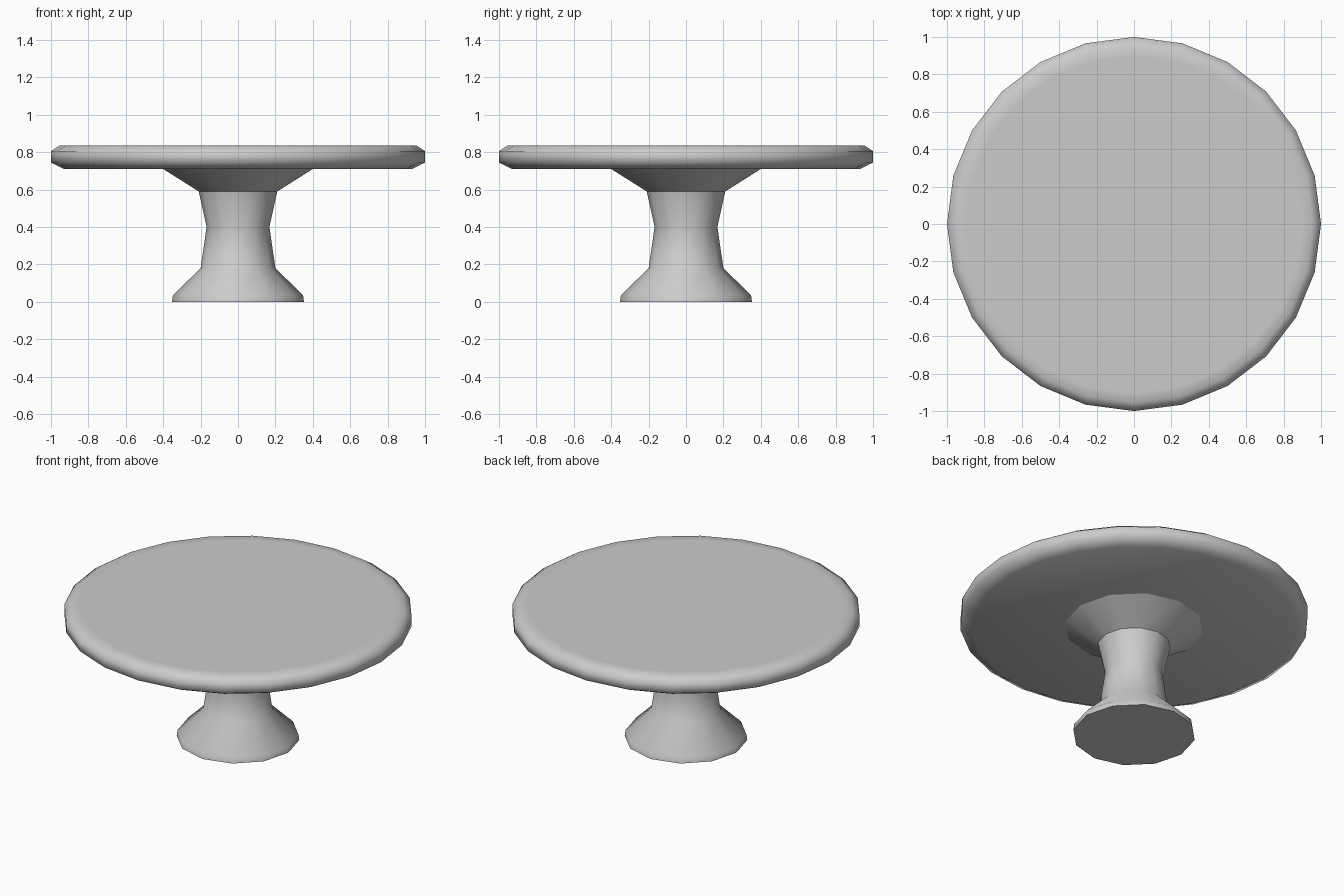
import bpy, bmesh, math

if "Cube" in bpy.data.objects:
    bpy.data.objects.remove(bpy.data.objects["Cube"])

grey = bpy.data.materials.new("plain grey")
grey.diffuse_color = (0.6, 0.6, 0.6, 1)
grey.use_nodes = True
grey.node_tree.nodes["Principled BSDF"].inputs["Base Color"].default_value = grey.diffuse_color


def lathe(name, profile, sides, smooth_angle, cap_bottom=True, cap_top=True):
    """Spin a (radius, height) profile, listed bottom to top, around z."""
    bm = bmesh.new()
    rings = []
    for r, z in profile:
        rings.append([bm.verts.new((r * math.cos(2 * math.pi * i / sides),
                                    r * math.sin(2 * math.pi * i / sides), z))
                      for i in range(sides)])
    for low, high in zip(rings, rings[1:]):
        for i in range(sides):
            j = (i + 1) % sides
            bm.faces.new((low[i], low[j], high[j], high[i]))
    if cap_bottom:
        bm.faces.new(rings[0][::-1])
    if cap_top:
        bm.faces.new(rings[-1])
    mesh = bpy.data.meshes.new(name)
    bm.to_mesh(mesh)
    bm.free()
    mesh.materials.append(grey)
    obj = bpy.data.objects.new(name, mesh)
    bpy.context.collection.objects.link(obj)
    bpy.ops.object.select_all(action='DESELECT')
    obj.select_set(True)
    bpy.context.view_layer.objects.active = obj
    bpy.ops.object.shade_smooth_by_angle(angle=math.radians(smooth_angle))
    return obj


# Round top with a bevelled rim
lathe("table_top", [(0.93, 0.71), (1.0, 0.745), (1.0, 0.805), (0.955, 0.835),
                    (0.90, 0.835)], 24, 70)

# Flared support under the top
lathe("top_support", [(0.21, 0.59), (0.40, 0.71)], 12, 40, False, False)

# Waisted column spreading into the foot
lathe("pedestal", [(0.353, 0.0), (0.348, 0.035), (0.2, 0.18), (0.168, 0.40),
                   (0.21, 0.59)], 12, 60, True, False)
